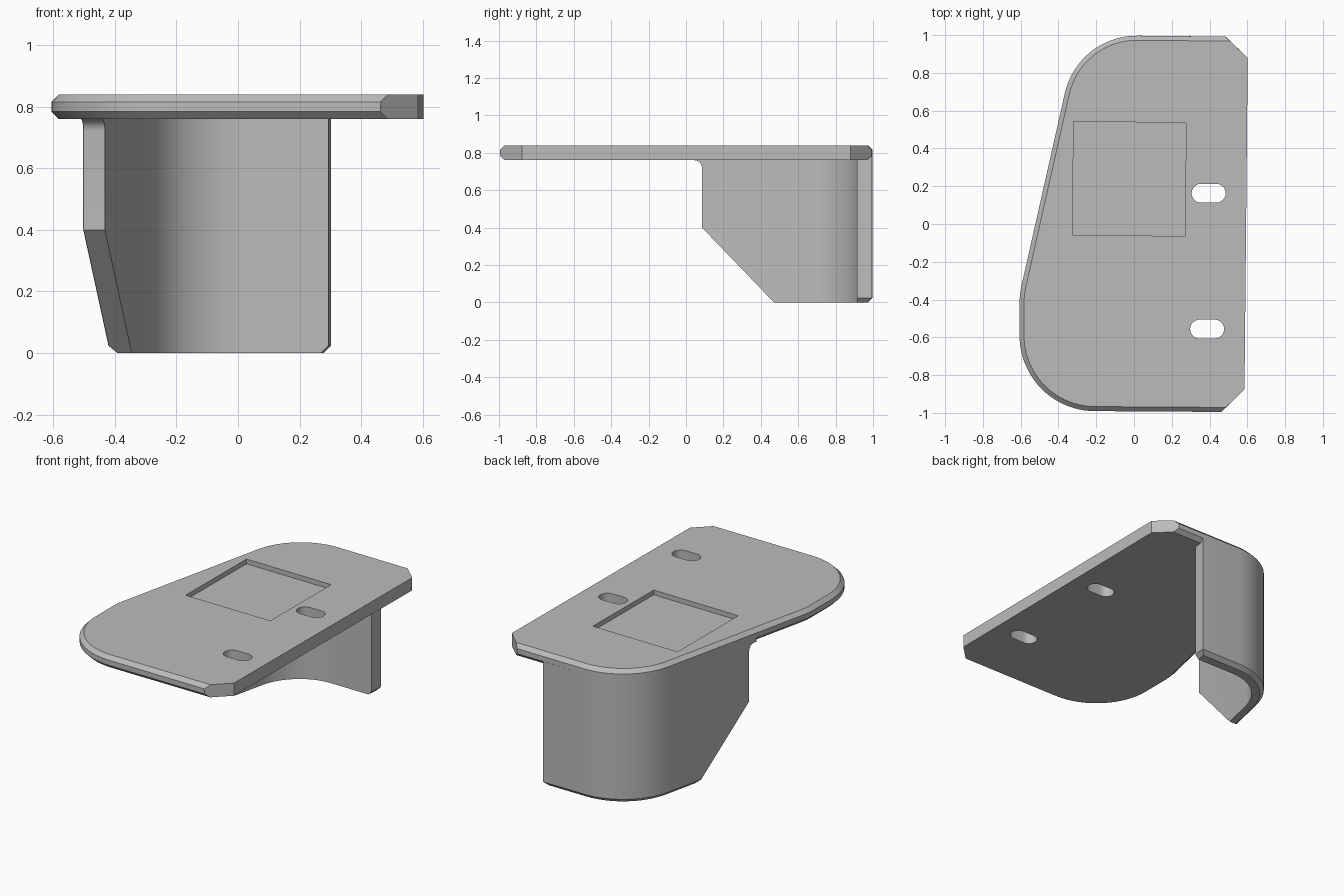
import bpy, bmesh, math
from mathutils import Vector

cube = bpy.data.objects.get("Cube")
if cube:
    bpy.data.objects.remove(cube, do_unlink=True)

gray = bpy.data.materials.new("plain gray")
gray.use_nodes = True
color = (0.5, 0.5, 0.5, 1)
gray.diffuse_color = color
gray.node_tree.nodes["Principled BSDF"].inputs["Base Color"].default_value = color

CH = 0.024                      # edge chamfer
BASE, TOP = 0.76, 0.84          # plate underside and top


def loft(name, rings):
    """Closed solid through rings of equal point count."""
    bm = bmesh.new()
    loops = [[bm.verts.new(p) for p in ring] for ring in rings]
    for a, b in zip(loops, loops[1:]):
        for i in range(len(a)):
            j = (i + 1) % len(a)
            bm.faces.new((a[i], a[j], b[j], b[i]))
    bm.faces.new(loops[0][::-1])
    bm.faces.new(loops[-1])
    bmesh.ops.recalc_face_normals(bm, faces=bm.faces[:])
    mesh = bpy.data.meshes.new(name)
    bm.to_mesh(mesh)
    bm.free()
    mesh.materials.append(gray)
    ob = bpy.data.objects.new(name, mesh)
    bpy.context.collection.objects.link(ob)
    return ob


def activate(ob):
    bpy.ops.object.select_all(action='DESELECT')
    ob.select_set(True)
    bpy.context.view_layer.objects.active = ob


def cut(ob, cutter):
    cutter.hide_render = True
    mod = ob.modifiers.new("cut", 'BOOLEAN')
    mod.operation, mod.solver, mod.object = 'DIFFERENCE', 'EXACT', cutter
    activate(ob)
    bpy.ops.object.modifier_apply(modifier=mod.name)
    bpy.data.objects.remove(cutter, do_unlink=True)


def fillet(prev, corner, nxt, r, n):
    """Arc points rounding one corner."""
    a, b = (prev - corner).normalized(), (nxt - corner).normalized()
    half = a.angle(b) / 2
    c = corner + (a + b).normalized() * (r / math.sin(half))
    t = r / math.tan(half)
    u, v = corner + a * t - c, corner + b * t - c
    w = u.angle(v)
    return [c + (u * math.sin(w * (1 - k / n)) + v * math.sin(w * k / n)) / math.sin(w)
            for k in range(n + 1)]


def inset(path, dist):
    """Offset an open path to its left; dist may be a function of the index."""
    out = []
    for i, p in enumerate(path):
        d0 = (p - path[max(i - 1, 0)]).normalized() if i else None
        d1 = (path[i + 1] - p).normalized() if i + 1 < len(path) else d0
        d0 = d0 or d1
        n0, n1 = Vector((-d0.y, d0.x)), Vector((-d1.y, d1.x))
        out.append(p + (n0 + n1) * (dist(i) / (1 + n0.dot(n1))))
    return out


def at(path, z):
    return [(p.x, p.y, z) for p in path]


# Rounded edge from the back right round the outer side to the front
P = [Vector(p) for p in ((0.485, 0.992), (-0.297, 1.0), (-0.606, -0.372),
                         (-0.606, -0.988), (0.463, -0.995))]
arc_back = fillet(P[0], P[1], P[2], 0.39, 18)
arc_side = fillet(P[1], P[2], P[3], 0.4, 4)
arc_front = fillet(P[2], P[3], P[4], 0.4, 22)
edge = [P[0]] + arc_back + arc_side + arc_front + [P[4]]
straight = [Vector((0.585, -0.876)), Vector((0.602, 0.88))]

# Plate, chamfered on the rounded side only
small = inset(edge, lambda i: CH)
small[0] = P[0] + Vector((CH, -CH))
small[-1] = P[4] + Vector((CH, CH))
plate = loft("mounting_plate", [at(small + straight, BASE), at(edge + straight, BASE + CH),
                                at(edge + straight, TOP - CH), at(small + straight, TOP)])

# Square pocket
pocket = [Vector(p) for p in ((-0.325, -0.058), (0.27, -0.064), (0.276, 0.536), (-0.32, 0.542))]
cut(plate, loft("pocket_cutter", [at(pocket, TOP - 0.03), at(pocket, TOP + 0.1)]))

# Slotted screw holes
for cx, cy in ((0.395, 0.163), (0.387, -0.556)):
    slot = []
    for side in (1, -1):
        for k in range(13):
            a = math.pi * (k / 12 - 0.5) + (0 if side > 0 else math.pi)
            slot.append(Vector((cx + side * 0.04 + 0.05 * math.cos(a), cy + 0.05 * math.sin(a))))
    cut(plate, loft("slot_cutter", [at(slot, BASE - 0.1), at(slot, TOP + 0.1)]))

# Curved wall hanging under the back of the plate
slant = (P[2] - P[1]).normalized()
tail = P[1] + slant * ((0.03 - P[1].y) / slant.y)
wall = [Vector((0.302, 0.995))] + arc_back + [tail]
last = len(wall) - 1
inner = inset(wall, lambda i: 0.08 - 0.011 * i / last)
inner[0].x -= 0.008
foot = inset(wall, lambda i: CH)
foot[0].x -= CH
foot_inner = [p.copy() for p in inner]
foot_inner[0].x -= CH
skirt = loft("hanging_wall", [at(foot + foot_inner[::-1], 0), at(wall + inner[::-1], CH),
                              at(wall + inner[::-1], BASE + CH)])

# Trim its free end: small fillet on top, slope at the bottom
trim = [(0.48, -0.01), (0.085, 0.4)]
trim += [(0.045 + 0.04 * math.cos(a), BASE - 0.04 + 0.04 * math.sin(a))
         for a in (math.pi / 2 * k / 6 for k in range(7))]
trim += [(-0.5, BASE), (-0.5, -0.01)]
cut(skirt, loft("end_trim_cutter", [[(x, y, z) for y, z in trim] for x in (-0.9, 0.1)]))

# Break the outer edge of the trimmed end
bm = bmesh.new()
bm.from_mesh(skirt.data)
bm.normal_update()
sharp = []
for e in bm.edges:
    if len(e.link_faces) == 2:
        f, g = sorted(e.link_faces, key=lambda q: q.normal.x)
        if f.normal.x < -0.9 and abs(g.normal.x) < 0.05 and g.normal.y < -0.05:
            sharp.append(e)
bmesh.ops.bevel(bm, geom=sharp, offset=0.014, segments=1, affect='EDGES', clamp_overlap=True)
bm.to_mesh(skirt.data)
bm.free()

for ob in (plate, skirt):
    activate(ob)
    bpy.ops.object.shade_smooth_by_angle(angle=math.radians(25))
